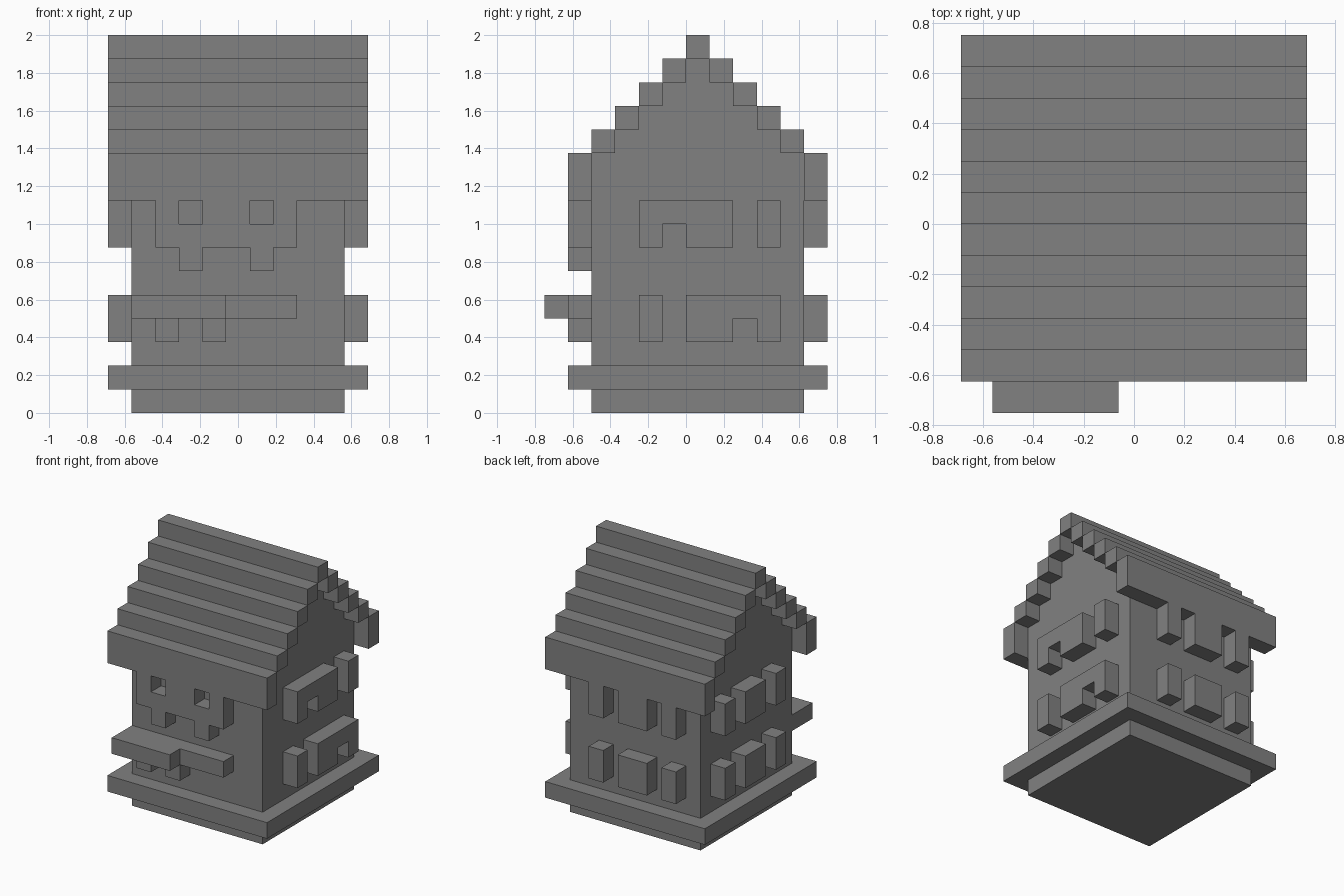
import bpy, bmesh
from mathutils import Vector

cube = bpy.data.objects.get("Cube")
if cube:
    bpy.data.objects.remove(cube, do_unlink=True)

# One plain grey for the whole house
grey = bpy.data.materials.new("stone grey")
grey.use_nodes = True
colour = (0.22, 0.22, 0.22, 1)
grey.diffuse_color = colour
grey.node_tree.nodes["Principled BSDF"].inputs["Base Color"].default_value = colour

UNIT = 0.125                      # size of one block
ORIGIN = Vector((-5.5, -6, 0))    # block grid corner


def slab(name, outline, axis, start, depth=1):
    """Extrude an outline of (horizontal, height) block coordinates along x or y."""
    bm = bmesh.new()
    verts = []
    for u, k in outline:
        p = Vector((start, u, k)) if axis == "x" else Vector((u, start, k))
        verts.append(bm.verts.new((p + ORIGIN) * UNIT))
    face = bm.faces.new(verts)
    ext = bmesh.ops.extrude_face_region(bm, geom=[face])
    move = Vector((depth, 0, 0)) if axis == "x" else Vector((0, depth, 0))
    bmesh.ops.translate(bm, vec=move * UNIT,
                        verts=[g for g in ext["geom"] if isinstance(g, bmesh.types.BMVert)])
    bmesh.ops.recalc_face_normals(bm, faces=bm.faces)
    mesh = bpy.data.meshes.new(name)
    bm.to_mesh(mesh)
    bm.free()
    mesh.materials.append(grey)
    obj = bpy.data.objects.new(name, mesh)
    bpy.context.collection.objects.link(obj)
    return obj


def rect(u0, u1, k0, k1):
    return [(u0, k0), (u0, k1), (u1, k1), (u1, k0)]


# Walls with stepped gables
rise = [(2, 0)]
for s in range(5):
    rise += [(2 + s, 11 + s), (3 + s, 11 + s)]
rise = rise[:-1]
walls = rise + [(13 - j, k) for j, k in reversed(rise)]
slab("walls", walls, "x", 1, 9)

# Plinth ledge
slab("base_ledge", rect(1, 12, 1, 2), "x", 0, 11)

# Roof courses, mirrored about the ridge
for side, place in (("front", lambda j: j), ("back", lambda j: 12 - j)):
    j = place(1)
    slab(side + "_eave", rect(j, j + 1, 9, 11), "x", 0, 11)
    for s in range(1, 5):
        j = place(1 + s)
        slab(f"{side}_roof_course_{s}", rect(j, j + 1, 10 + s, 11 + s), "x", 0, 11)
slab("roof_ridge", rect(6, 7, 15, 16), "x", 0, 11)

# Front upper window frame with two openings and hanging brackets
front_frame = [(2, 9), (2, 7)]
for i in (3, 6):
    front_frame += [(i, 7), (i, 6), (i + 1, 6), (i + 1, 7)]
front_frame += [(8, 7), (8, 9)]
for i in (6, 3):
    front_frame += [(i + 1, 9), (i + 1, 8), (i, 8), (i, 9)]
slab("front_window_frame", front_frame, "y", 1)

# Porch canopy with two posts
canopy = [(1, 5), (1, 4)]
for i in (2, 4):
    canopy += [(i, 4), (i, 3), (i + 1, 3), (i + 1, 4)]
canopy += [(8, 4), (8, 5)]
slab("porch_canopy", canopy, "y", 1)
slab("porch_overhang", rect(1, 5, 4, 5), "y", 0)


# Wide side frame with one notch in its lower edge
def notched(u, notch, k):
    return [(u, k), (u, k + 2), (u + 4, k + 2), (u + 4, k),
            (notch + 1, k), (notch + 1, k + 1), (notch, k + 1), (notch, k)]


slab("left_upper_wide_frame", notched(4, 5, 7), "x", 10)
slab("left_upper_shutter", rect(9, 10, 7, 9), "x", 10)
slab("left_lower_wide_frame", notched(6, 8, 3), "x", 10)
slab("left_lower_shutter", rect(4, 5, 3, 5), "x", 10)

# Two storeys of shutters and windows on the right side and the back
for floor, k in (("lower", 3), ("upper", 7)):
    for part, offset, width in (("shutter_a", 0, 1), ("window", 2, 2), ("shutter_b", 5, 1)):
        u = 4 + offset
        slab(f"right_{floor}_{part}", rect(u, u + width, k, k + 2), "x", 0)
        u = 2 + offset
        slab(f"back_{floor}_{part}", rect(u, u + width, k, k + 2), "y", 11)
